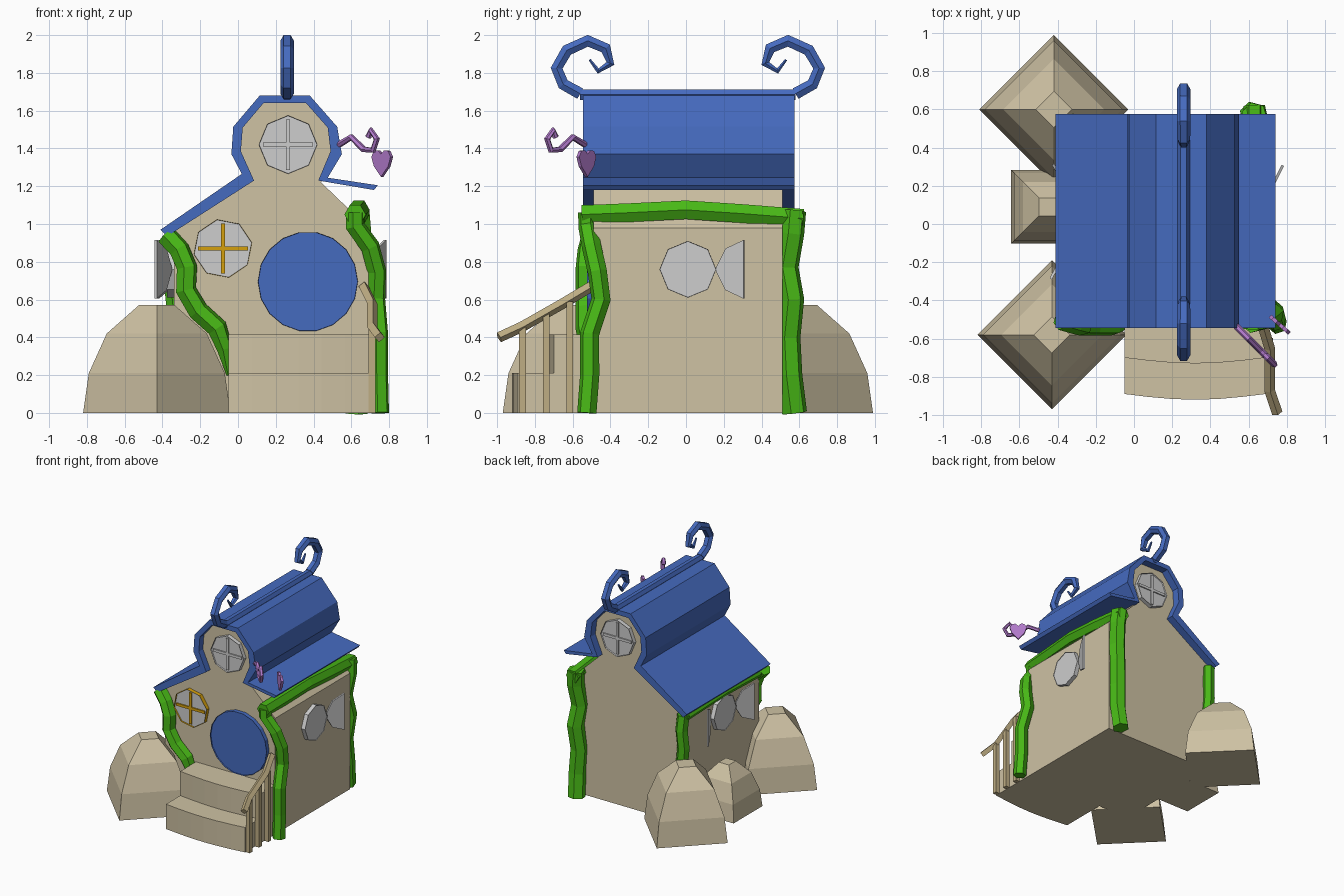
import bpy, bmesh
from math import sin, cos, pi
from mathutils import Vector

if "Cube" in bpy.data.objects:
    bpy.data.objects.remove(bpy.data.objects["Cube"])

X, Y, Z = Vector((1, 0, 0)), Vector((0, 1, 0)), Vector((0, 0, 1))


def material(name, r, g, b):
    m = bpy.data.materials.new(name)
    m.use_nodes = True
    m.diffuse_color = (r, g, b, 1)
    m.node_tree.nodes["Principled BSDF"].inputs["Base Color"].default_value = (r, g, b, 1)
    return m


STONE = material("sandstone", 0.62, 0.54, 0.37)
BLUE = material("roof blue", 0.06, 0.145, 0.52)
GREEN = material("vine green", 0.065, 0.48, 0.008)
GOLD = material("golden yellow", 0.66, 0.35, 0.004)
GREY = material("light grey", 0.61, 0.61, 0.61)
PURPLE = material("purple", 0.43, 0.19, 0.58)
WOOD = material("pale wood", 0.52, 0.42, 0.23)


def finish(name, bm, *mats):
    bmesh.ops.recalc_face_normals(bm, faces=bm.faces)
    me = bpy.data.meshes.new(name)
    bm.to_mesh(me)
    bm.free()
    for m in mats:
        me.materials.append(m)
    ob = bpy.data.objects.new(name, me)
    bpy.context.collection.objects.link(ob)
    return ob


def prism_bm(outline, origin, u, v, depth):
    """Flat outline in the u, v plane, pushed out along u x v."""
    bm = bmesh.new()
    o, n = Vector(origin), u.cross(v).normalized()
    low = [bm.verts.new(o + u * a + v * b) for a, b in outline]
    high = [bm.verts.new(p.co + n * depth) for p in low]
    bm.faces.new(low[::-1])
    top = bm.faces.new(high)
    for i in range(len(low)):
        j = (i + 1) % len(low)
        bm.faces.new((low[i], low[j], high[j], high[i]))
    return bm, top


def prism(name, outline, origin, u, v, depth, mat):
    return finish(name, prism_bm(outline, origin, u, v, depth)[0], mat)


def rect(w, h):
    return [(-w, -h), (w, -h), (w, h), (-w, h)]


def round_panel(name, centre, u, radius, sides, rim, frame, pane, sunk=0.012, bars=False, turn=0):
    """Framed polygonal disc with a sunken pane and optional cross bars."""
    ring = [(radius * cos(turn + 2 * pi * i / sides), radius * sin(turn + 2 * pi * i / sides))
            for i in range(sides)]
    bm, top = prism_bm(ring, centre, u, Z, 0.035)
    bmesh.ops.inset_region(bm, faces=[top], thickness=rim)
    bmesh.ops.inset_region(bm, faces=[top], thickness=0.002, depth=-sunk)
    top.material_index = 1
    finish(name, bm, frame, pane)
    if bars:
        r = radius - rim
        for tag, w, h in (("upright", 0.011, r), ("crossbar", r, 0.011)):
            prism(name + "_" + tag, rect(w, h), centre, u, Z, 0.033, frame)


def tube(name, path, radius, mat, sides=1, taper=None):
    """Faceted tube along a path; taper scales the radius at each point."""
    cu = bpy.data.curves.new(name, 'CURVE')
    cu.dimensions = '3D'
    cu.bevel_depth, cu.bevel_resolution, cu.use_fill_caps = radius, sides, True
    sp = cu.splines.new('POLY')
    sp.points.add(len(path) - 1)
    for i, (p, co) in enumerate(zip(sp.points, path)):
        p.co = (*co, 1)
        p.radius = taper(i / (len(path) - 1)) if taper else 1
    tmp = bpy.data.objects.new(name + "_path", cu)
    bpy.context.collection.objects.link(tmp)
    bpy.context.view_layer.update()
    me = bpy.data.meshes.new_from_object(tmp.evaluated_get(bpy.context.evaluated_depsgraph_get()))
    bpy.data.objects.remove(tmp)
    me.materials.clear()
    me.materials.append(mat)
    for f in me.polygons:
        f.use_smooth = False
        f.material_index = 0
    me.name = name
    ob = bpy.data.objects.new(name, me)
    bpy.context.collection.objects.link(ob)


# House body
wall = [(-0.34, 0), (0.69, 0), (0.69, 0.98), (0.44, 1.22), (0.5, 1.38), (0.49, 1.51), (0.37, 1.65),
        (0.13, 1.65), (0.01, 1.51), (0, 1.38), (0.07, 1.24), (-0.34, 0.98)]
prism("house_walls", wall, (0, 0.51, 0), X, Z, 1.0, STONE)

# Roof shell
outer = [(-0.41, 0.97), (0.02, 1.265), (-0.035, 1.37), (-0.025, 1.515), (0.115, 1.68), (0.38, 1.68),
         (0.525, 1.515), (0.55, 1.37), (0.475, 1.245), (0.74, 1.205)]
inner = [(0.72, 1.18), (0.425, 1.23), (0.49, 1.385), (0.475, 1.51), (0.36, 1.64),
         (0.135, 1.64), (0.025, 1.51), (0.015, 1.385), (0.085, 1.23), (-0.375, 0.935)]
prism("roof", outer + inner, (0, 0.575, 0), X, Z, 1.12, BLUE)

# Ridge bar ending in curls
curl = [(0.57, 1.69), (0.66, 1.74), (0.695, 1.825), (0.64, 1.92), (0.53, 1.97),
        (0.435, 1.93), (0.41, 1.85), (0.475, 1.81), (0.52, 1.87)]
tube("ridge_bar", [(0.26, -0.56, 1.685), (0.26, 0.58, 1.685)], 0.032, BLUE)
for side, tag in ((-1, "front"), (1, "back")):
    tube(tag + "_ridge_curl", [(0.26, 0.01 + side * y, z) for y, z in curl], 0.036, BLUE,
         taper=lambda t: 1 if t < 0.6 else 1 - (t - 0.6) * 2)

# Door and windows
round_panel("round_door", (0.37, -0.49, 0.695), X, 0.265, 18, 0.025, BLUE, BLUE, 0.01)
round_panel("front_attic_window", (0.265, -0.49, 1.42), X, 0.155, 8, 0.022, GREY, GREY, bars=True)
round_panel("back_attic_window", (0.265, 0.51, 1.42), -X, 0.155, 8, 0.022, GREY, GREY, bars=True)
round_panel("front_window", (-0.08, -0.49, 0.87), X, 0.157, 8, 0.025, GOLD, GREY, bars=True, turn=0.2)
round_panel("left_side_window", (0.69, 0.01, 0.76), Y, 0.15, 8, 0.012, GREY, GREY, 0.005)
round_panel("right_side_window", (-0.34, 0.01, 0.76), -Y, 0.15, 8, 0.012, GREY, GREY, 0.005)

# Half-octagon shutters standing ajar
shutter = [(0, -0.01), (0.05, -0.11), (0.145, -0.155), (0.145, 0.155), (0.05, 0.11), (0, 0.01)]
for name, x, y, u in (("left_shutter", 0.7, 0.165, Vector((0.5, 1, 0))),
                      ("right_back_shutter", -0.35, 0.165, Vector((-0.55, 1, 0))),
                      ("right_front_shutter", -0.35, -0.145, Vector((-0.55, -1, 0)))):
    prism(name, shutter, (x, y, 0.76), u, Z, 0.014, GREY)

# Curved front steps
for name, front, top in (("lower_step", -0.89, 0.21), ("upper_step", -0.7, 0.415)):
    arc = [(-0.05 + 0.74 * i / 6, front - 0.03 * sin(pi * i / 6)) for i in range(7)]
    prism(name, [(0.69, -0.45), (-0.05, -0.45)] + arc, (0, 0, 0), X, Y, top, STONE)

# Stair railing
tube("handrail", [(0.665, -0.5, 0.67), (0.71, -0.65, 0.58), (0.71, -0.87, 0.455), (0.75, -0.99, 0.4)],
     0.028, WOOD, sides=0)
for i, (y, z) in enumerate(((-0.865, 0.46), (-0.74, 0.53), (-0.615, 0.59))):
    prism(f"railing_post_{i + 1}", rect(0.018, 0.018), (0.71, y, 0), X, Y, z, WOOD)

# Boulders: stacked four-sided rings


def boulder(name, x, y, size, turn):
    bm = bmesh.new()
    rings = []
    for r, z in ((0.39, 0), (0.36, 0.21), (0.265, 0.42), (0.095, 0.57)):
        rings.append([bm.verts.new((x + size * r * cos(turn + k * pi / 2),
                                    y + size * r * sin(turn + k * pi / 2), size * z)) for k in range(4)])
    for a, b in zip(rings, rings[1:]):
        for k in range(4):
            bm.faces.new((a[k], a[k - 1], b[k - 1], b[k]))
    bm.faces.new(rings[0])
    bm.faces.new(rings[-1])
    finish(name, bm, STONE)


boulder("front_boulder", -0.43, -0.58, 1, 0)
boulder("back_boulder", -0.42, 0.6, 1, 0)
boulder("side_boulder", -0.45, 0.09, 0.7, pi / 4)

# Vines
tube("left_front_vine", [(0.75, -0.525, 0), (0.745, -0.51, 0.2), (0.745, -0.51, 0.42), (0.73, -0.45, 0.6),
                         (0.735, -0.47, 0.75), (0.7, -0.5, 0.88), (0.62, -0.52, 0.99), (0.62, -0.52, 1.06)],
     0.052, GREEN)
tube("left_eave_vine", [(0.62, -0.55, 1.05), (0.63, -0.3, 1.06), (0.64, 0, 1.075),
                        (0.64, 0.3, 1.055), (0.63, 0.62, 1.03)], 0.057, GREEN)
tube("left_back_vine", [(0.63, 0.57, 1.07), (0.64, 0.56, 0.95), (0.62, 0.53, 0.77), (0.64, 0.56, 0.6),
                        (0.62, 0.54, 0.4), (0.63, 0.55, 0.2), (0.62, 0.575, 0)], 0.068, GREEN)
tube("right_front_vine", [(-0.38, -0.5, 0.94), (-0.31, -0.52, 0.865), (-0.27, -0.53, 0.77),
                          (-0.275, -0.53, 0.65), (-0.21, -0.53, 0.54), (-0.11, -0.53, 0.45),
                          (-0.07, -0.52, 0.34), (-0.05, -0.51, 0.2)],
     0.056, GREEN, taper=lambda t: 1 if t < 0.8 else 1 - (t - 0.8) * 4)
tube("right_eave_vine", [(-0.35, -0.5, 0.91), (-0.355, 0, 0.93), (-0.35, 0.53, 0.91)], 0.036, GREEN)
tube("right_back_vine", [(-0.34, 0.52, 0.93), (-0.33, 0.53, 0.8), (-0.34, 0.52, 0.65),
                         (-0.32, 0.52, 0.45), (-0.33, 0.52, 0.02)], 0.05, GREEN)

# Scrolled bracket and hanging heart, set diagonally at the front corner
scroll = [(0.535, 1.42), (0.6, 1.46), (0.665, 1.395), (0.715, 1.39), (0.735, 1.45), (0.705, 1.495), (0.69, 1.46)]
tube("sign_bracket", [(x, -x, z) for x, z in scroll], 0.017, PURPLE)
heart = [(0, -0.075), (0.05, -0.02), (0.068, 0.03), (0.05, 0.062), (0.022, 0.065), (0, 0.045),
         (-0.022, 0.065), (-0.05, 0.062), (-0.068, 0.03), (-0.05, -0.02)]
prism("heart_sign", heart, (0.77, -0.52, 1.325), Vector((0.75, -0.66, 0)), Z, 0.02, PURPLE)
